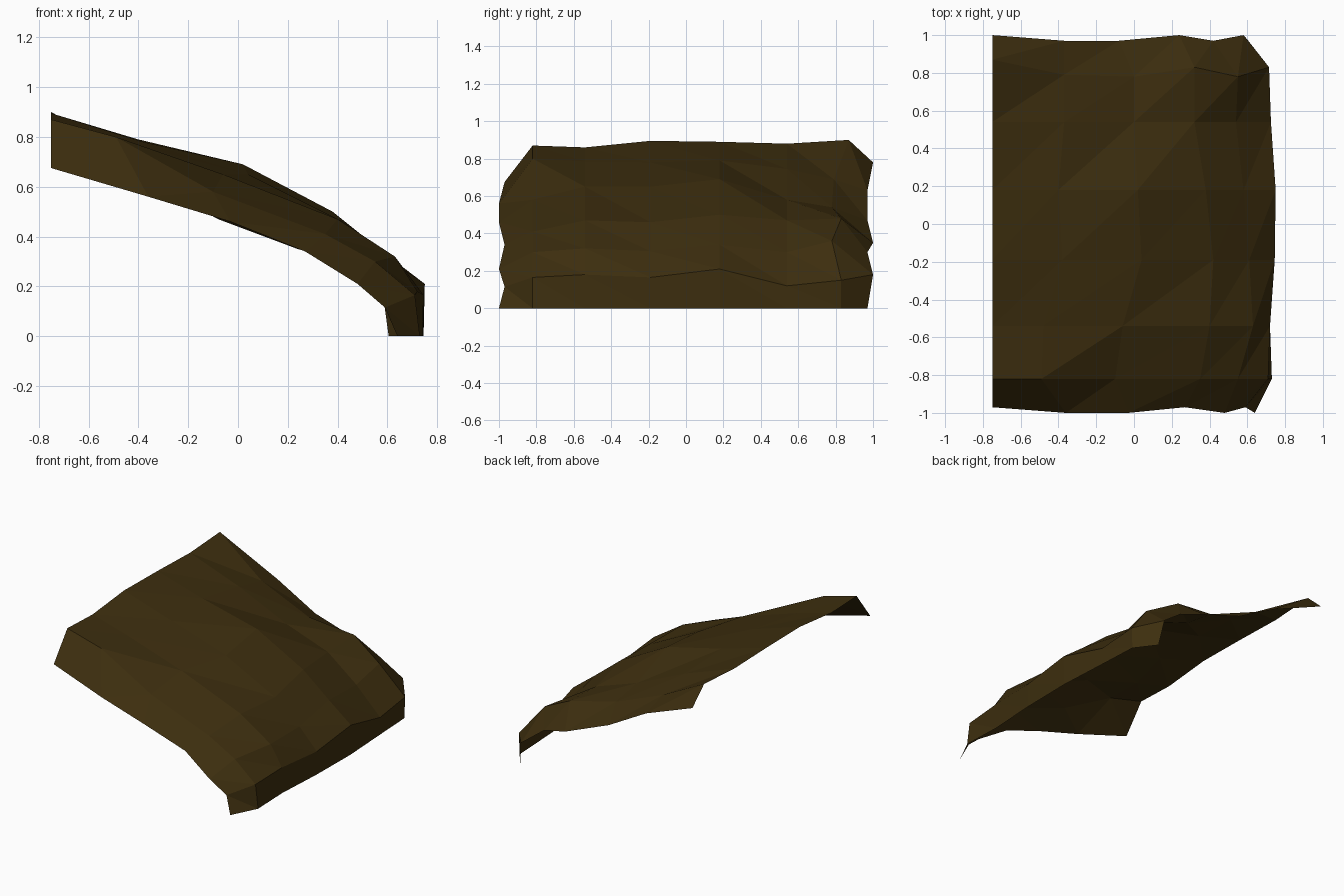
import bpy, bmesh

# Rocky hillside sheet: stations run downhill (+x), each sampled from front skirt to back skirt (y).
MID_Y = [-0.82, -0.54, -0.19, 0.18, 0.54]
FRONT_Y = [-0.97, -1.0, -1.0, -0.97, -1.0, -0.97, -1.0]      # wavy skirt hems
BACK_Y = [1.0, 0.97, 0.97, 1.0, 0.97, 1.0, 0.97]
CREST_Y = [0.87, 0.79, 0.78, 0.83, 0.78, 0.83, 0.83]         # back shoulder

# (x positions, heights) of each station
STATIONS = [
    ([-0.75] * 8,
     [0.675, 0.87, 0.86, 0.895, 0.89, 0.88, 0.90, 0.78]),
    ([-0.36, -0.49, -0.48, -0.38, -0.40, -0.37, -0.37, -0.37],
     [0.56, 0.80, 0.785, 0.78, 0.79, 0.745, 0.69, 0.63]),
    ([-0.03, -0.10, -0.06, 0.04, 0.02, 0.00, 0.00, -0.08],
     [0.46, 0.58, 0.65, 0.65, 0.69, 0.58, 0.54, 0.47]),
    ([0.27, 0.35, 0.40, 0.42, 0.38, 0.32, 0.32, 0.24],
     [0.34, 0.41, 0.47, 0.46, 0.50, 0.47, 0.48, 0.35]),
    ([0.48, 0.55, 0.63, 0.61, 0.58, 0.54, 0.55, 0.42],
     [0.21, 0.30, 0.32, 0.305, 0.34, 0.30, 0.36, 0.30]),
    ([0.59, 0.71, 0.72, 0.745, 0.75, 0.725, 0.715, 0.58],
     [0.115, 0.165, 0.18, 0.165, 0.21, 0.12, 0.15, 0.18]),
    ([0.64, 0.73, 0.72, 0.74, 0.745, 0.725, 0.71, 0.605],
     [0.0] * 8),
]

rock = bpy.data.materials.new("dark olive brown")
rock.diffuse_color = (0.046, 0.027, 0.0045, 1)

# Grid of points joined into faceted quads
bm = bmesh.new()
grid = []
for i, (xs, zs) in enumerate(STATIONS):
    ys = [FRONT_Y[i]] + MID_Y + [CREST_Y[i], BACK_Y[i]]
    grid.append([bm.verts.new(p) for p in zip(xs, ys, zs)])
for a, b in zip(grid, grid[1:]):
    for j in range(7):
        bm.faces.new((a[j], b[j], b[j + 1], a[j + 1]))
bmesh.ops.triangulate(bm, faces=bm.faces[:], quad_method='FIXED')

mesh = bpy.data.meshes.new("hillside")
bm.to_mesh(mesh)
bm.free()
mesh.materials.append(rock)
bpy.context.collection.objects.link(bpy.data.objects.new("hillside", mesh))
